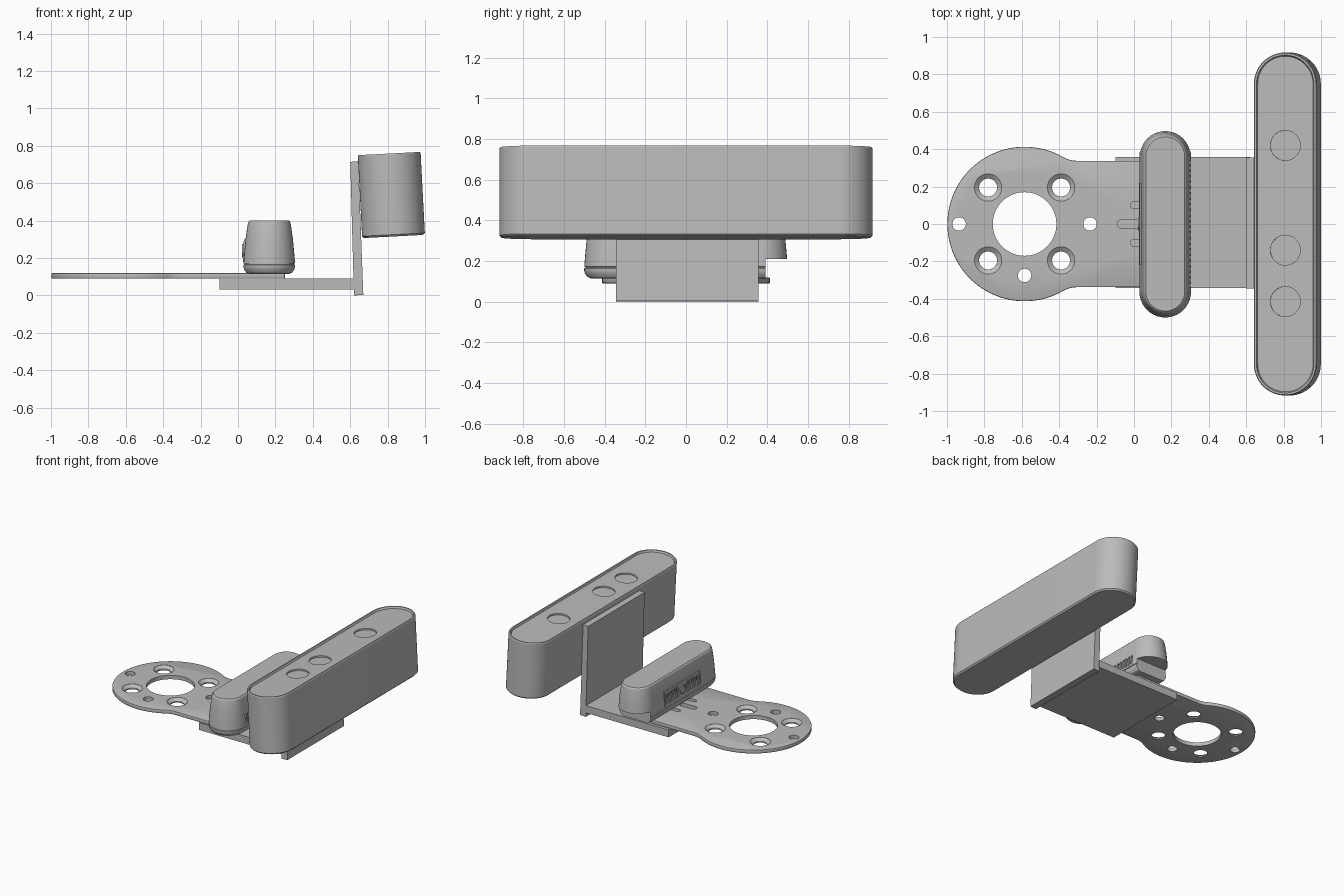
import bpy, bmesh, math
from math import cos, sin, pi, radians
from mathutils import Vector

if "Cube" in bpy.data.objects:
    bpy.data.objects.remove(bpy.data.objects["Cube"])

grey = bpy.data.materials.new("plain grey")
grey.use_nodes = True
GREY = (0.5, 0.5, 0.5, 1)
grey.diffuse_color = GREY
grey.node_tree.nodes["Principled BSDF"].inputs["Base Color"].default_value = GREY


def add_loft(bm, rings):
    """Skin a stack of equal-length rings and cap both ends."""
    loops = [[bm.verts.new(p) for p in ring] for ring in rings]
    n = len(loops[0])
    for a, b in zip(loops, loops[1:]):
        for i in range(n):
            j = (i + 1) % n
            bm.faces.new((a[i], a[j], b[j], b[i]))
    bm.faces.new(loops[0][::-1])
    bm.faces.new(loops[-1])


def make(name, *lofts):
    bm = bmesh.new()
    for rings in lofts:
        add_loft(bm, rings)
    bmesh.ops.recalc_face_normals(bm, faces=bm.faces)
    mesh = bpy.data.meshes.new(name)
    bm.to_mesh(mesh)
    bm.free()
    mesh.materials.append(grey)
    obj = bpy.data.objects.new(name, mesh)
    bpy.context.collection.objects.link(obj)
    return obj


def activate(obj):
    bpy.ops.object.select_all(action='DESELECT')
    obj.select_set(True)
    bpy.context.view_layer.objects.active = obj


def cut(obj, *lofts):
    """Subtract the given shapes, then drop the helper."""
    cutter = make("cutter", *lofts)
    cutter.hide_render = True
    mod = obj.modifiers.new("cut", 'BOOLEAN')
    mod.operation = 'DIFFERENCE'
    mod.solver = 'EXACT'
    mod.object = cutter
    activate(obj)
    bpy.ops.object.modifier_apply(modifier=mod.name)
    bpy.data.objects.remove(cutter)


def smooth(obj, angle=30):
    activate(obj)
    bpy.ops.object.shade_smooth_by_angle(angle=radians(angle))


def stadium(cx, cy, z, hx, hy, steps=20):
    """Long rounded outline; the longer half-size sets the direction."""
    r = min(hx, hy)
    pts = []
    for i in range(2 * steps + 2):
        k = i if i <= steps else i - 1
        a = pi * k / steps
        if hy >= hx:
            shift = (0, hy - r) if i <= steps else (0, r - hy)
        else:
            a -= pi / 2
            shift = (hx - r, 0) if i <= steps else (r - hx, 0)
        pts.append(Vector((cx + shift[0] + r * cos(a), cy + shift[1] + r * sin(a), z)))
    return pts


def lathe(cx, cy, profile, n=40):
    return [[Vector((cx + r * cos(2 * pi * i / n), cy + r * sin(2 * pi * i / n), z))
             for i in range(n)] for r, z in profile]


def box(x0, x1, y0, y1, z0, z1):
    return [[Vector(p) for p in ((x0, y0, z), (x1, y0, z), (x1, y1, z), (x0, y1, z))]
            for z in (z0, z1)]


def prism_y(profile, y0, y1):
    return [[Vector((x, y, z)) for x, z in profile] for y in (y0, y1)]


# Mount plate: disc flowing into a straight neck
DISC_X, DISC_R, NECK, FILLET, END = -0.585, 0.413, 0.338, 0.15, 0.25
dx = math.sqrt((DISC_R + FILLET) ** 2 - (NECK + FILLET) ** 2)
turn = math.atan2(NECK + FILLET, dx)
upper = [(END, NECK)]
for i in range(9):
    a = -pi / 2 - (pi / 2 - turn) * i / 8
    upper.append((DISC_X + dx + FILLET * cos(a), NECK + FILLET + FILLET * sin(a)))
for i in range(1, 33):
    a = turn + (pi - turn) * i / 32
    upper.append((DISC_X + DISC_R * cos(a), DISC_R * sin(a)))
outline = upper + [(x, -y) for x, y in upper[-2::-1]]
plate = make("mount_plate", [[Vector((x, y, z)) for x, y in outline] for z in (0.09, 0.12)])
bevel = plate.modifiers.new("edge", 'BEVEL')
bevel.width = 0.006
bevel.segments = 2
bevel.limit_method = 'ANGLE'
bevel.angle_limit = radians(60)
activate(plate)
bpy.ops.object.modifier_apply(modifier=bevel.name)

# Plate holes: bore, countersunk screws, plain pin holes and slots
holes = [lathe(DISC_X, 0, [(0.17, 0.05), (0.17, 0.15)], 64)]
for sx in (-1, 1):
    for sy in (-1, 1):
        holes.append(lathe(DISC_X + sx * 0.195, sy * 0.195,
                           [(0.048, 0.05), (0.048, 0.1), (0.073, 0.119), (0.073, 0.15)]))
for x, y in ((-0.935, 0), (-0.235, 0), (DISC_X, -0.275)):
    holes.append(lathe(x, y, [(0.036, 0.05), (0.036, 0.15)], 24))
for x, y, hx, hy in ((-0.02, 0, 0.07, 0.024), (0.04, 0.1, 0.06, 0.018), (0.04, -0.1, 0.06, 0.018)):
    holes.append([stadium(x, y, z, hx, hy, 8) for z in (0.05, 0.15)])
cut(plate, *holes)
smooth(plate)

# Angle bracket
make("bracket_base", box(-0.1, 0.62, -0.342, 0.357, 0.033, 0.09))
make("bracket_upright",
     prism_y([(0.62, 0.0), (0.67, 0.003), (0.643, 0.718), (0.6, 0.714)], -0.345, 0.355))

# Large sensor bar, built upright and then tilted
HX, HY, HZ = 0.168, 0.917, 0.222
bar_profile = [(0.01, -HZ), (0, -HZ + 0.01), (0, HZ - 0.006), (0.004, HZ),
               (0.014, HZ), (0.02, HZ - 0.014)]
bar = make("large_sensor_bar", [stadium(0, 0, z, HX - s, HY - s, 28) for s, z in bar_profile])
cut(bar, *[lathe(0, y, [(0.08, HZ - 0.026), (0.08, HZ + 0.05)], 48)
           for y in (0.42, -0.14, -0.415)])
bar.location = (0.82, 0, 0.537)
bar.rotation_euler = (0, radians(-3), 0)
smooth(bar)

# Small sensor: tapered rounded housing with a seam near its base
CX, WIDE, LONG = 0.167, 0.138, 0.5
body_profile = [(0.105, 0.115), (0.122, 0.122), (0.134, 0.138), (0.138, 0.152), (0.138, 0.164),
                (0.133, 0.166), (0.133, 0.17), (0.138, 0.172), (0.134, 0.22), (0.127, 0.3),
                (0.116, 0.375), (0.112, 0.392), (0.104, 0.4)]
body = make("small_sensor_body",
            [stadium(CX, 0, z, h, LONG - WIDE + h) for h, z in body_profile])
cuts = [box(-0.1, 0.5, 0.39, 0.6, 0.05, 0.21)]
cuts += [box(0.287, 0.35, y - 0.008, y + 0.008, 0.19, 0.26)
         for y in (-0.33 + 0.03 * i for i in range(23))]
cuts += [lathe(CX + s * 0.055, 0.425, [(0.014, 0.15), (0.014, 0.23)], 16) for s in (-1, 1)]
cut(body, *cuts)
smooth(body)

# Grille on the face of the small sensor, with a round lens in the middle
grille = make("grille_plate",
              prism_y([(0.027, 0.18), (0.05, 0.18), (0.055, 0.3), (0.031, 0.3)], -0.22, 0.22))
cut(grille, *[box(0.0, 0.036, s * y - 0.008, s * y + 0.008, 0.2, 0.28)
              for s in (-1, 1) for y in (0.06 + 0.03 * i for i in range(6))])
lens_profile = [(0.036, 0.05), (0.036, 0.022), (0.028, 0.022), (0.024, 0.027)]
make("lens", [[Vector((x, r * cos(2 * pi * i / 32), 0.24 + r * sin(2 * pi * i / 32)))
               for i in range(32)] for r, x in lens_profile])
